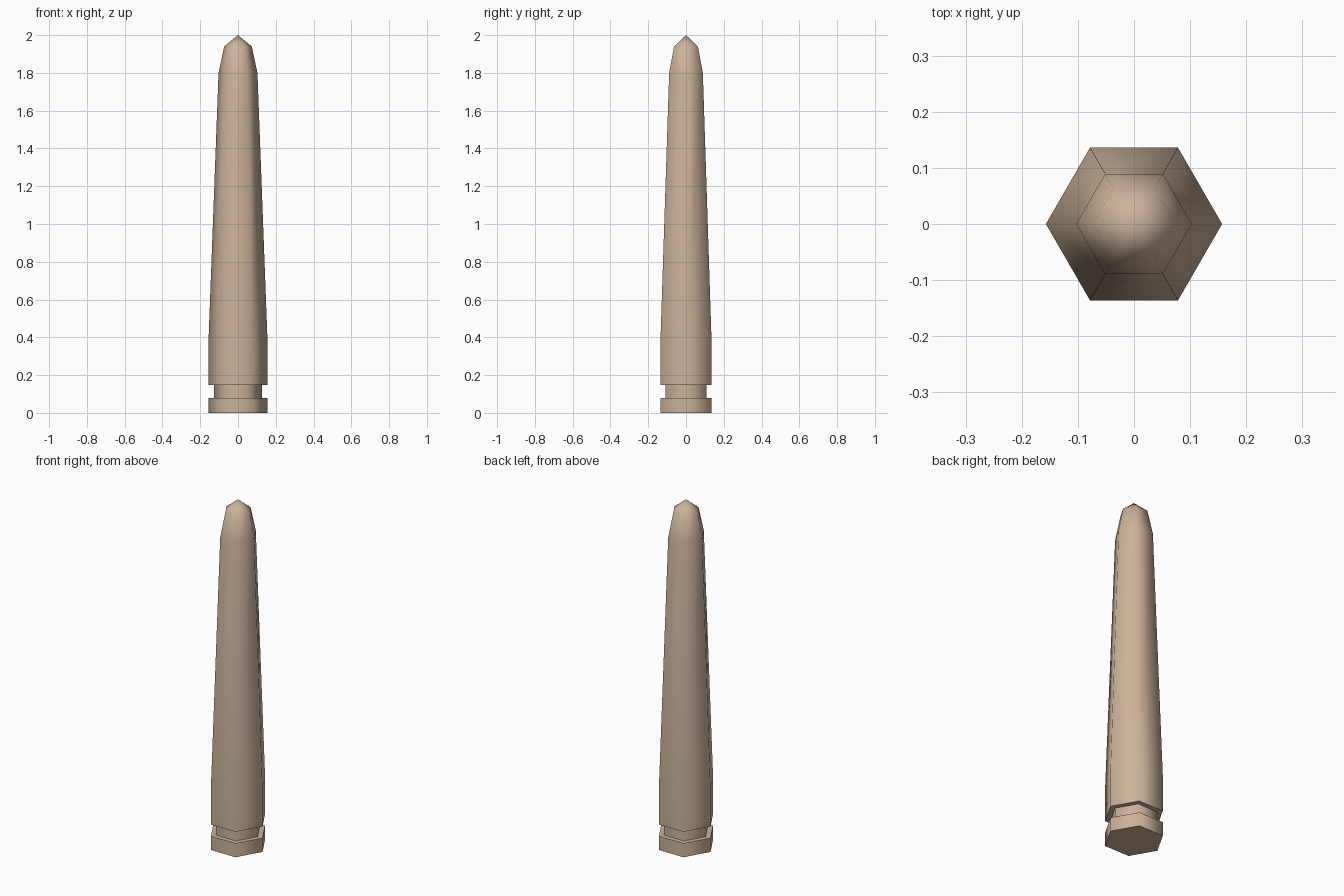
import bpy, bmesh, math

if "Cube" in bpy.data.objects:
    bpy.data.objects.remove(bpy.data.objects["Cube"])

wood = bpy.data.materials.new("pale_wood")
wood.diffuse_color = (0.61, 0.45, 0.32, 1)
wood.use_nodes = True
wood.node_tree.nodes["Principled BSDF"].inputs["Base Color"].default_value = wood.diffuse_color

SIDES = 6
# Post outline: (corner radius, height) from the foot up to the tip
PROFILE = [(0.157, 0.0), (0.157, 0.08), (0.126, 0.08), (0.126, 0.147),
           (0.157, 0.147), (0.157, 0.36), (0.103, 1.80), (0.073, 1.94)]
TIP_HEIGHT = 2.0

bm = bmesh.new()
rings = []
for r, z in PROFILE:
    rings.append([bm.verts.new((r * math.cos(math.tau * i / SIDES),
                                r * math.sin(math.tau * i / SIDES), z))
                  for i in range(SIDES)])

# Side walls, including the groove
for low, high in zip(rings, rings[1:]):
    for i in range(SIDES):
        j = (i + 1) % SIDES
        bm.faces.new((low[i], low[j], high[j], high[i]))

# Flat foot and pointed tip
bm.faces.new(rings[0][::-1])
tip = bm.verts.new((0, 0, TIP_HEIGHT))
for i in range(SIDES):
    bm.faces.new((rings[-1][i], rings[-1][(i + 1) % SIDES], tip))
bm.normal_update()

# Smooth around the shaft, crisp at the foot and groove lips
for f in bm.faces:
    f.smooth = True
for e in bm.edges:
    e.smooth = e.calc_face_angle() < math.radians(70)

mesh = bpy.data.meshes.new("grooved_post")
bm.to_mesh(mesh)
bm.free()
mesh.materials.append(wood)
post = bpy.data.objects.new("grooved_post", mesh)
bpy.context.collection.objects.link(post)
